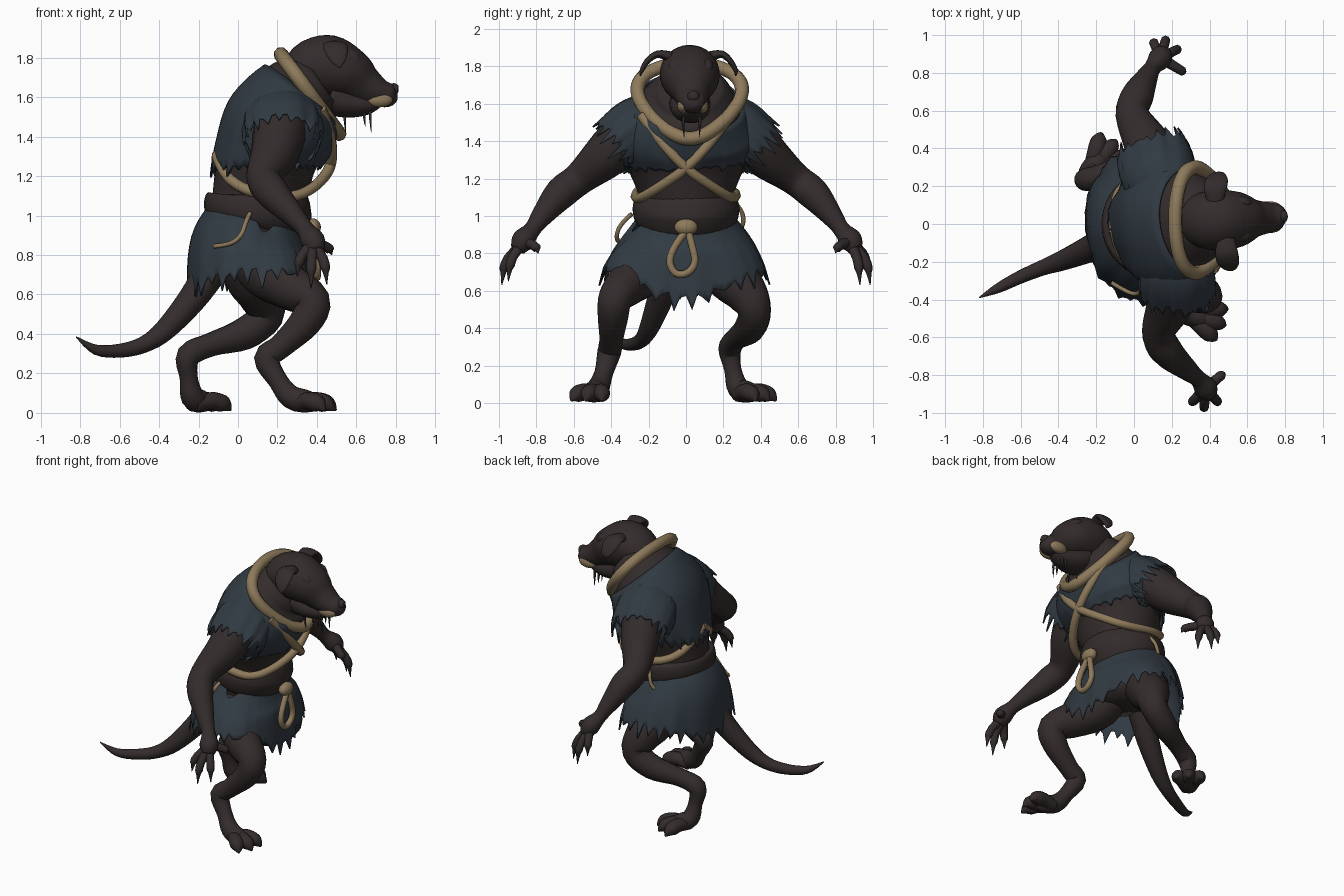
import bpy, bmesh, math, random
from mathutils import Vector
random.seed(4)


def material(name, rgb):
    m = bpy.data.materials.new(name)
    m.diffuse_color = (*rgb, 1)
    return m


FUR = material("dark fur", (0.034, 0.025, 0.025))
CLOTH = material("slate cloth", (0.031, 0.043, 0.055))
ROPE = material("tan rope", (0.27, 0.195, 0.105))
X, Y = Vector((1, 0, 0)), Vector((0, 1, 0))


def spline(pts, u):
    """Smooth interpolation through control tuples."""
    n = len(pts) - 1
    i = min(max(int(u), 0), n - 1)
    t = u - i
    a, b, c, d = (pts[min(max(k, 0), n)] for k in (i - 1, i, i + 1, i + 2))
    return [0.5 * (2*q + (r-p)*t + (2*p-5*q+4*r-s)*t*t + (3*q-p-3*r+s)*t**3)
            for p, q, r, s in zip(a, b, c, d)]


def surf(pts, ref, u, a, grow=0.0):
    """Point on an elliptical loft; angle 0 faces forward on upright lofts."""
    p = spline(pts, u)
    n = len(pts) - 1
    t = (Vector(spline(pts, min(u + .1, n))[:3]) - Vector(spline(pts, max(u - .1, 0))[:3])).normalized()
    side = (ref - t * ref.dot(t)).normalized()
    front = side.cross(t)
    rs, rn = p[3], p[-1]
    return Vector(p[:3]) + front * math.cos(a) * (rn + grow) + side * math.sin(a) * (rs + grow)


def finish(name, bm, mat):
    bmesh.ops.recalc_face_normals(bm, faces=bm.faces)
    me = bpy.data.meshes.new(name)
    bm.to_mesh(me)
    bm.free()
    me.materials.append(mat)
    ob = bpy.data.objects.new(name, me)
    bpy.context.collection.objects.link(ob)
    for f in me.polygons:
        f.use_smooth = True
    return ob


def tube(name, pts, ref=Y, mat=FUR, segs=16, steps=4):
    bm = bmesh.new()
    rows = []
    count = (len(pts) - 1) * steps
    for k in range(count + 1):
        rows.append([bm.verts.new(surf(pts, ref, k / steps, 2*math.pi*j/segs)) for j in range(segs)])
    for r, s in zip(rows, rows[1:]):
        for j in range(segs):
            bm.faces.new((r[j], r[(j+1) % segs], s[(j+1) % segs], s[j]))
    bm.faces.new(rows[0])
    bm.faces.new(rows[-1])
    return finish(name, bm, mat)


def cloth(name, pts, ref, top, hem, jag, grow=0.0, cols=90, rows=12, bulge=lambda a: 0):
    """Open garment between top(angle) and a torn edge at hem(angle)."""
    bm = bmesh.new()
    grid = []
    depth = 0
    for j in range(cols):
        a = 2 * math.pi * j / cols
        if j % 3 == 0:
            depth = random.uniform(0.1, 1)
        t = top(a)
        h = hem(a) + math.copysign(jag, hem(a) - t) * (depth if j % 3 == 1 else random.uniform(-.3, .1))
        col = []
        for k in range(rows + 1):
            f = k / rows
            fold = 0.007 * f * math.sin(9 * a + 2 * math.sin(3 * a)) + bulge(a) * f
            col.append(bm.verts.new(surf(pts, ref, t + (h - t) * f, a, grow + fold)))
        grid.append(col)
    for j in range(cols):
        c, d = grid[j], grid[(j + 1) % cols]
        for k in range(rows):
            bm.faces.new((c[k], d[k], d[k+1], c[k+1]))
    ob = finish(name, bm, CLOTH)
    mod = ob.modifiers.new("thickness", 'SOLIDIFY')
    mod.thickness = 0.01
    return ob


def rope(name, pts, r, closed=False):
    cu = bpy.data.curves.new(name, 'CURVE')
    cu.dimensions = '3D'
    cu.bevel_depth = r
    cu.bevel_resolution = 2
    cu.use_fill_caps = True
    sp = cu.splines.new('NURBS')
    sp.points.add(len(pts) - 1)
    for q, p in zip(sp.points, pts):
        q.co = (*p, 1)
    sp.order_u = 3
    sp.use_endpoint_u = not closed
    sp.use_cyclic_u = closed
    cu.materials.append(ROPE)
    ob = bpy.data.objects.new(name, cu)
    bpy.context.collection.objects.link(ob)


def ball(name, loc, scale, mat):
    bpy.ops.mesh.primitive_uv_sphere_add(segments=20, ring_count=12, radius=1, location=loc)
    ob = bpy.context.object
    ob.name = name
    ob.scale = scale
    ob.data.materials.append(mat)
    bpy.ops.object.shade_smooth_by_angle()


def bump(a, centre, width):
    return math.exp(-((a - centre) / width)**2)


# Hunched torso, turned slightly to one side
TURN = Vector((-0.13, 1, 0))
torso = [(.08, 0, .70, .20, .17), (.08, 0, .95, .25, .22), (.11, 0, 1.10, .25, .24),
         (.15, 0, 1.30, .33, .25), (.22, 0, 1.46, .37, .27), (.34, .02, 1.62, .25, .222),
         (.42, .02, 1.68, .17, .15)]
tube("torso", torso, TURN, segs=32)
tube("waist_wrap", [(.08, 0, .92, .2, .2), (.09, 0, .96, .265, .25), (.10, 0, 1.03, .285, .275),
                    (.11, 0, 1.09, .27, .255), (.11, 0, 1.13, .2, .2)], segs=32)

# Torn cape, sleeves and kilt
cloth("cape", torso, TURN, lambda a: 4.85, lambda a: 2.85 + .4 * math.cos(a), .25, .02)
for side, name in ((-1, "right"), (1, "left")):
    dx = -.045 * side
    cloth(name + "_sleeve",
          [(.22, side*.10, 1.51, .16, .16), (.18 + dx, side*.25, 1.465, .20, .175),
           (.17 + dx*1.3, side*.36, 1.39, .20, .16), (.15 + dx*1.6, side*.46, 1.31, .17, .15),
           (.14 + dx*1.8, side*.55, 1.23, .16, .14)], X, lambda a: 0.0,
          lambda a: 2.1, .65, cols=60)
kilt = [(.06, 0, .42, .47, .33), (.06, 0, .60, .44, .32), (.055, 0, .84, .36, .30), (.09, 0, 1.0, .25, .235)]
cloth("kilt", kilt, Y, lambda a: 3 - .5 * bump(a, 4.95, .2),
      lambda a: 1.12 + .35 * math.sin(a)**2 - .32 * max(0, math.cos(a))**6 + .12 * bump(a, 5.5, .3), .36,
      bulge=lambda a: .085 * bump(a, 5.35, .5) + .04 * bump(a, 1.2, .5))

# Neck ring, crossed chest straps
ring = []
for k in range(16):
    a = 2 * math.pi * k / 16
    c = math.cos(a)
    ring.append((.365 + .15 * c, .02 + math.sin(a) * (.27 - .10 * c), 1.615 - .205 * c))
rope("neck_ring", ring, .038, True)
for s in (-1, 1):
    path = [(.42, s*.24, 1.54), (.475, s*.14, 1.40), (.478, 0, 1.25), (.40, -s*.15, 1.15), (.29, -s*.25, 1.09)]
    path += [surf(torso, TURN, u, -math.radians(d * s), g)
             for u, d, g in ((2.05, 90, .024), (2.1, 120, .018), (2.4, 150, .012), (2.75, 180, .005))]
    rope("chest_strap", path, .028)

# Belt knot with hanging loops
ball("belt_knot", (.38, 0, .94), (.04, .062, .045), ROPE)
rope("hanging_loop", [(.385, .01, .93), (.395, -.05, .86), (.40, -.095, .76), (.40, -.06, .685), (.40, .01, .69),
                      (.40, .055, .75), (.395, .03, .85), (.385, .01, .93)], .02)
rope("right_side_loop", [(.06, -.29, 1.01), (.04, -.34, .97), (.02, -.375, .90), (-.04, -.36, .85),
                         (-.12, -.31, .845)], .012)
rope("left_side_loop", [(.10, .27, 1.06), (.08, .30, 1.03), (.06, .31, .96), (.02, .28, .92), (-.02, .25, .93)], .012)

# Arms and clawed hands
arms = {
    "right": ([(.22, -.28, 1.47, .14), (.19, -.42, 1.33, .125), (.13, -.57, 1.20, .088), (.17, -.67, 1.12, .086),
               (.28, -.77, 1.00, .058), (.34, -.82, .93, .045), (.38, -.87, .87, .062), (.395, -.90, .82, .04)],
              [(.30, -.95, .69), (.37, -.985, .63), (.45, -.95, .65), (.475, -.79, .80)]),
    "left": ([(.14, .28, 1.47, .14), (.07, .42, 1.33, .125), (-.01, .58, 1.20, .088), (.02, .68, 1.12, .086),
              (.07, .78, 1.00, .058), (.10, .83, .93, .045), (.14, .88, .87, .062), (.16, .905, .82, .04)],
             [(.10, .97, .70), (.17, .985, .63), (.24, .93, .63), (.27, .80, .80)])}
for name, (pts, tips) in arms.items():
    tube(name + "_arm", pts, X)
    palm = Vector(pts[6][:3])
    for tip in tips:
        tip = Vector(tip)
        d = tip - palm
        out = Vector((d.x, d.y, 0)) * .3
        stages = ((.1, 0, .03), (.4, 1, .026), (.62, .9, .025), (.72, .7, .015), (1, 0, .002))
        tube(name + "_finger", [(*(palm + d*f + out*w), r) for f, w, r in stages], Vector((.7, .7, .2)), segs=8, steps=2)

# Crouched legs and three-toed feet
legs = {
    "right": ([(.08, -.13, .86, .13), (.13, -.20, .73, .14), (.25, -.30, .645, .12), (.375, -.375, .565, .093),
               (.34, -.39, .46, .082), (.22, -.40, .34, .063), (.145, -.41, .275, .064), (.205, -.44, .16, .05),
               (.27, -.47, .08, .06), (.36, -.50, .055, .055), (.42, -.52, .03, .02)],
              Vector((.27, -.46, 0)), Vector((.94, -.34, 0))),
    "left": ([(.05, .13, .84, .13), (.07, .22, .70, .14), (.12, .32, .59, .117), (.14, .365, .49, .09),
              (.03, .34, .40, .082), (-.14, .27, .345, .06), (-.25, .235, .29, .062), (-.25, .25, .18, .046),
              (-.23, .28, .08, .06), (-.18, .34, .055, .055), (-.14, .39, .03, .02)],
             Vector((-.235, .265, 0)), Vector((.62, .78, 0)))}
for name, (pts, heel, d) in legs.items():
    tube(name + "_leg", pts, Vector((-d.y, d.x, 0)))
    across = Vector((-d.y, d.x, 0))
    for k in (-1, 0, 1):
        way = d + across * k * .42
        length = .23 - .02 * abs(k)
        stages = ((.1, .045, .04), (.5, .06, .045), (.75, .05, .046), (.88, .036, .034), (1, .012, .005))
        tube(name + "_toe", [(*(heel + way*length*f + Vector((0, 0, z))), r) for f, z, r in stages], across, segs=12)

# Long tail
tube("tail", [(-.04, -.04, .86, .09), (-.13, -.08, .73, .085), (-.23, -.13, .58, .072), (-.37, -.19, .42, .055),
              (-.48, -.23, .345, .042), (-.60, -.28, .315, .035), (-.72, -.34, .32, .026), (-.82, -.39, .385, .003)])

# Head, jaw and nose
tube("head", [(.30, .02, 1.70, .12, .10), (.37, .02, 1.755, .15, .135), (.46, .02, 1.757, .16, .157),
              (.56, .025, 1.717, .145, .134), (.64, .03, 1.66, .10, .103), (.72, .035, 1.62, .08, .072),
              (.78, .04, 1.607, .06, .055), (.808, .04, 1.605, .02, .02)],
     Vector((-.06, 1, 0)), segs=32)
tube("jaw", [(.46, .02, 1.60, .11, .09), (.55, .025, 1.57, .10, .075), (.64, .03, 1.56, .075, .055),
             (.70, .035, 1.565, .05, .03), (.73, .035, 1.57, .015, .01)], segs=24)
tube("nose", [(.765, .04, 1.638, .02), (.785, .04, 1.638, .033), (.805, .04, 1.632, .026), (.813, .04, 1.63, .006)])
for s in (-1, 1):
    # Tan muzzle pads, drooping ears, brows and chin strands
    ball("muzzle_pad", (.715, .036 + s*.05, 1.588), (.068, .034, .04), ROPE)
    dx = -.03 * s
    tube("ear", [(.46 + dx, .02 + s*.10, 1.85, .045, .03), (.46 + dx, .02 + s*.17, 1.865, .06, .02),
                 (.47 + dx, .015 + s*.22, 1.83, .058, .016), (.48 + dx, .015 + s*.25, 1.78, .035, .012),
                 (.485 + dx, .01 + s*.255, 1.75, .006, .004)], X)
    tube("brow", [(.52, .025 + s*.08, 1.82, .02), (.58, .025 + s*.085, 1.80, .036), (.63, .025 + s*.07, 1.75, .015)])
    for x, z in ((.54, 1.42), (.64, 1.45), (.67, 1.42)):
        tube("chin_strand", [(x, .03 + s*.035, 1.56, .01), (x, .03 + s*.045, 1.50, .008),
                             (x + .005, .03 + s*.04, z, .001)], X, segs=6, steps=2)
